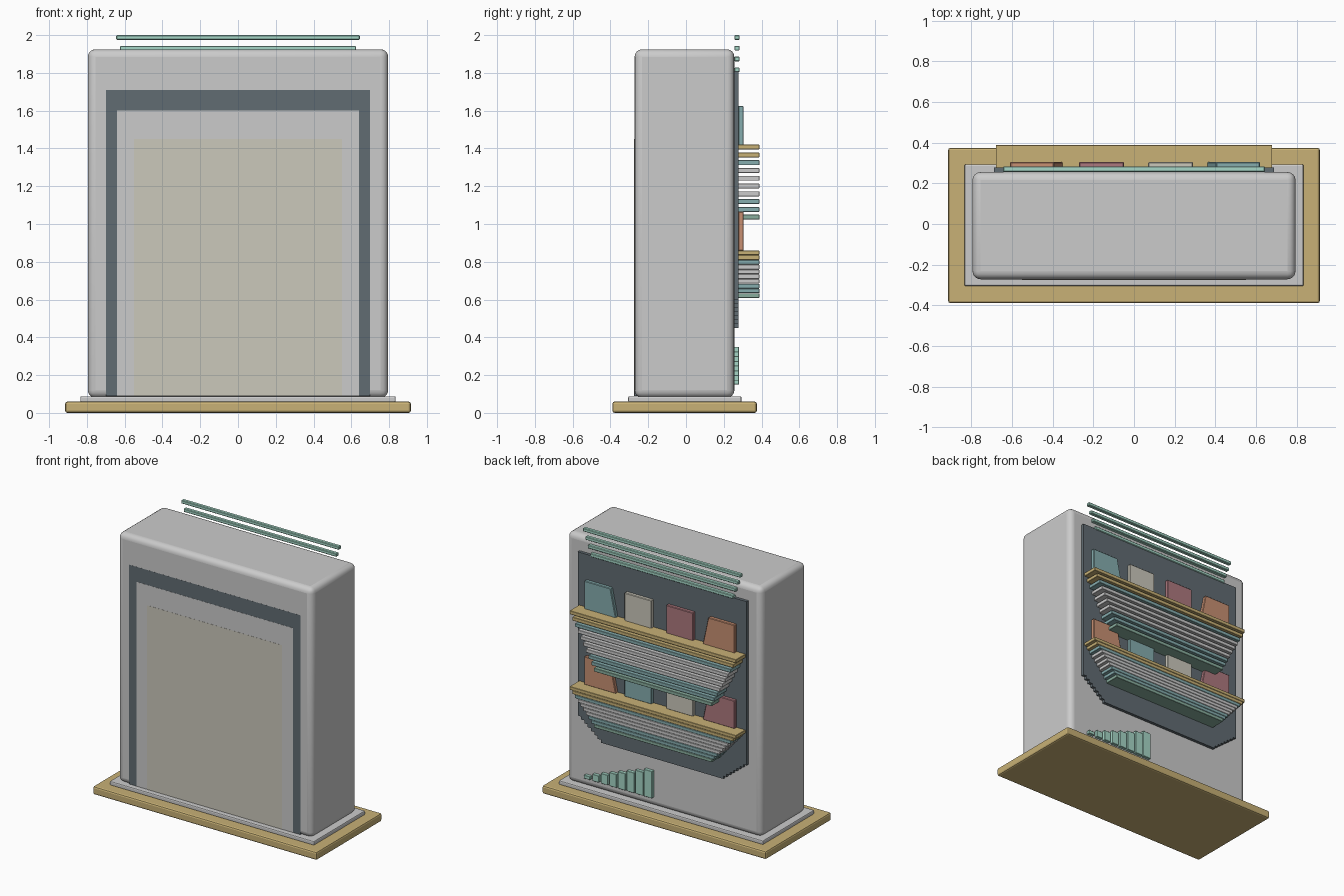
import bpy, bmesh

if "Cube" in bpy.data.objects:
    bpy.data.objects.remove(bpy.data.objects["Cube"])

COL = {
    'tan': (0.58, 0.44, 0.18, 1), 'teal': (0.24, 0.42, 0.43, 1), 'mint': (0.38, 0.68, 0.57, 1),
    'sage': (0.25, 0.42, 0.34, 1), 'slate': (0.12, 0.15, 0.17, 1), 'cream': (0.60, 0.58, 0.50, 1),
    'pink': (0.42, 0.19, 0.21, 1), 'orange': (0.58, 0.28, 0.17, 1),
}
MATS = {}


def paint(ob, color):
    if color is None:
        return
    if color not in MATS:
        MATS[color] = bpy.data.materials.new(color)
        MATS[color].diffuse_color = COL[color]
    ob.data.materials.append(MATS[color])


def finish(name, bm, color, bevel=0, seg=2):
    bmesh.ops.recalc_face_normals(bm, faces=bm.faces)
    me = bpy.data.meshes.new(name)
    bm.to_mesh(me)
    bm.free()
    ob = bpy.data.objects.new(name, me)
    bpy.context.collection.objects.link(ob)
    paint(ob, color)
    if bevel:
        m = ob.modifiers.new('bevel', 'BEVEL')
        m.width, m.segments = bevel, seg
    return ob


def box(name, x, y, z, color=None, bevel=0, seg=2):
    bm = bmesh.new()
    bmesh.ops.create_cube(bm, size=1)
    for v in bm.verts:
        for i, (a, b) in enumerate((x, y, z)):
            v.co[i] = (a + b) / 2 + v.co[i] * (b - a)
    return finish(name, bm, color, bevel, seg)


def plate(name, outline, y, color=None, bevel=0):
    """Outline in x,z pushed from y[0] to y[1]."""
    bm = bmesh.new()
    f = bm.faces.new([bm.verts.new((px, y[0], pz)) for px, pz in outline])
    ext = bmesh.ops.extrude_face_region(bm, geom=[f])
    for v in ext['geom']:
        if isinstance(v, bmesh.types.BMVert):
            v.co.y = y[1]
    return finish(name, bm, color, bevel, 1)


# base, plinth and cabinet
box('base', (-0.915, 0.915), (-0.39, 0.375), (0, 0.06), 'tan', 0.012)
box('plinth', (-0.835, 0.835), (-0.306, 0.294), (0.055, 0.088), None, 0.008)
body = box('cabinet', (-0.795, 0.795), (-0.272, 0.256), (0.08, 1.925), None, 0.04, 4)
bpy.context.view_layer.objects.active = body
body.select_set(True)
bpy.ops.object.shade_smooth_by_angle()

# flush front panels
box('front_frame', (-0.70, 0.70), (-0.2725, -0.26), (0.09, 1.71), 'slate')
box('front_door', (-0.64, 0.64), (-0.2735, -0.26), (0.09, 1.60))
box('front_inlay', (-0.55, 0.55), (-0.2745, -0.26), (0.09, 1.45), 'cream')

# back board with a stepped, tapering lower edge
N = 8
right = [(0.69, 1.81)]
for i in range(N):
    w, zb = 0.69 - 0.19 * i / (N - 1), 0.60 - 0.15 * i / (N - 1)
    if i:
        right.append((w, right[-1][1]))
    right.append((w, zb))
plate('back_board', right + [(-x, z) for x, z in reversed(right)], (0.25, 0.278), 'slate')

# rails above the back board
for i in range(4):
    w, z = 0.645 - 0.02 * i, 1.975 - 0.057 * i
    box(f'rail_{i}', (-w, w), (0.256, 0.284), (z, z + 0.025), 'mint', 0.004, 1)

# two shelves, each a stack of narrowing slats
slats = ['tan', 'tan', 'teal', None, None, None, None, 'teal', 'teal', 'sage']
for tier, top, pitch, thick in (('upper', 1.42, 0.0412, 0.026), ('lower', 0.86, 0.0252, 0.0242)):
    for i, c in enumerate(slats):
        w, z = 0.68 - 0.022 * i, top - pitch * i
        box(f'{tier}_slat_{i}', (-w, w), (0.276, 0.388), (z - thick, z), c, 0.002, 1)

# cards standing above the shelves; outer ones lean in at the top
spans = [(0.36, 0.62), (0.07, 0.29), (-0.27, -0.05), (-0.61, -0.35)]
for tier, z0, z1, colors in (('upper', 1.415, 1.625, ['teal', 'cream', 'pink', 'orange']),
                             ('lower', 0.858, 1.066, ['orange', 'teal', 'cream', 'pink'])):
    for k, ((a, b), c) in enumerate(zip(spans, colors)):
        ta = a + 0.045 if k == 0 else a
        tb = b - 0.045 if k == 3 else b
        plate(f'{tier}_card_{k}', [(a, z0), (b, z0), (tb, z1), (ta, z1)],
              (0.276, 0.305), c, 0.004)

# rising bars low on the back
for i in range(8):
    x = 0.64 - 0.07 * i
    box(f'bar_{i}', (x - 0.05 - 0.0025 * i, x), (0.25, 0.28),
        (0.15, 0.175 + 0.025 * i), 'mint', 0.002, 1)

for m in bpy.data.materials:
    if m.users and not m.is_grease_pencil:
        m.use_nodes = True
        m.node_tree.nodes["Principled BSDF"].inputs["Base Color"].default_value = m.diffuse_color
